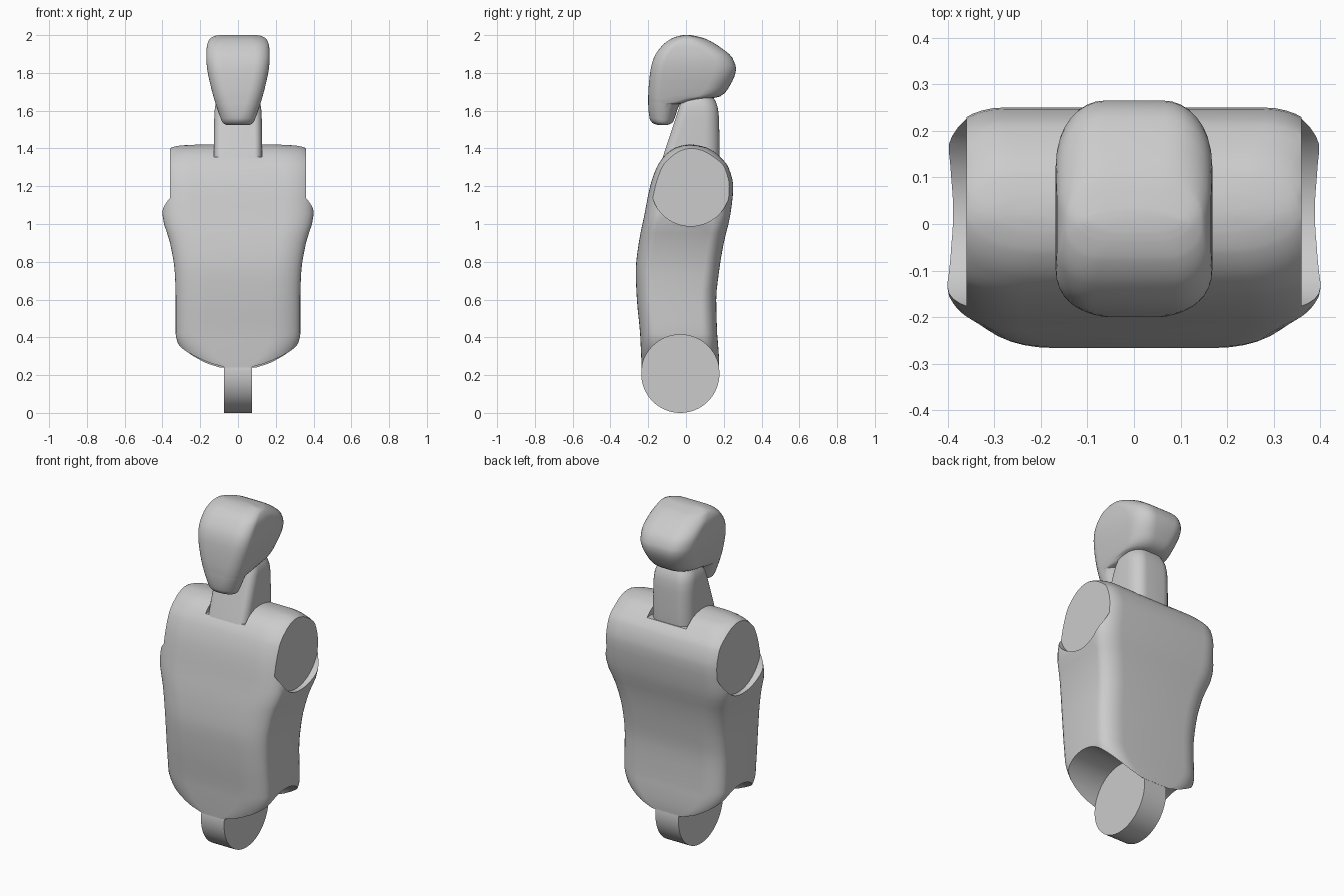
import bpy
import bmesh
from math import cos, sin, pi
from mathutils import Matrix

if "Cube" in bpy.data.objects:
    bpy.data.objects.remove(bpy.data.objects["Cube"])

grey = bpy.data.materials.new("plain_grey")
grey.use_nodes = True
COLOUR = (0.6, 0.6, 0.6, 1)
grey.diffuse_color = COLOUR
grey.node_tree.nodes["Principled BSDF"].inputs["Base Color"].default_value = COLOUR


def make_object(name, bm):
    bmesh.ops.recalc_face_normals(bm, faces=bm.faces)
    mesh = bpy.data.meshes.new(name)
    bm.to_mesh(mesh)
    bm.free()
    mesh.materials.append(grey)
    obj = bpy.data.objects.new(name, mesh)
    bpy.context.collection.objects.link(obj)
    return obj


def smooth_keys(keys, steps):
    """Monotone curve through the (z, half width, front y, back y) keys."""
    slopes = [[(b[i] - a[i]) / (b[0] - a[0]) for i in range(4)]
              for a, b in zip(keys, keys[1:])]

    def tangent(k, i):
        a = slopes[max(k - 1, 0)][i]
        b = slopes[min(k, len(slopes) - 1)][i]
        return 2 * a * b / (a + b) if a * b > 0 else 0

    result = []
    for k in range(len(keys) - 1):
        p, q = keys[k], keys[k + 1]
        h = q[0] - p[0]
        for s in range(steps):
            t = s / steps
            e = t * t * (3 - 2 * t)
            result.append([p[i] * (1 - e) + q[i] * e
                           + h * t * (1 - t) * ((1 - t) * tangent(k, i) - t * tangent(k + 1, i))
                           for i in range(4)])
    return result + [list(keys[-1])]


def loft(name, keys, front, back, steps=3, n=8):
    """Stack rounded sections; front and back give the corner radii (x, y)."""
    bm = bmesh.new()
    rings = []
    for z, w, yf, yb in smooth_keys(keys, steps):
        ring = []
        for quarter in range(4):
            rx, ry = back if quarter < 2 else front
            rx, ry = min(rx, w * 0.95), min(ry, (yb - yf) * 0.48)
            cx = (w - rx) * (1 if quarter in (0, 3) else -1)
            cy = yb - ry if quarter < 2 else yf + ry
            for j in range(n + 1):
                a = (quarter + j / n) * pi / 2
                ring.append(bm.verts.new((cx + rx * cos(a), cy + ry * sin(a), z)))
        rings.append(ring)
    for low, high in zip(rings, rings[1:]):
        for i in range(len(low)):
            k = (i + 1) % len(low)
            bm.faces.new((low[i], low[k], high[k], high[i]))
    bm.faces.new(rings[0])
    bm.faces.new(rings[-1])
    return make_object(name, bm)


def side_cylinder(name, x0, x1, y, z, r):
    bm = bmesh.new()
    place = Matrix.Translation(((x0 + x1) / 2, y, z)) @ Matrix.Rotation(pi / 2, 4, "Y")
    bmesh.ops.create_cone(bm, cap_ends=True, segments=64, radius1=r, radius2=r,
                          depth=abs(x1 - x0), matrix=place)
    return make_object(name, bm)


def cut(obj, cutter):
    cutter.hide_render = True
    mod = obj.modifiers.new("cut", "BOOLEAN")
    mod.operation = "DIFFERENCE"
    mod.solver = "EXACT"
    mod.object = cutter
    graph = bpy.context.evaluated_depsgraph_get()
    mesh = bpy.data.meshes.new_from_object(obj.evaluated_get(graph))
    obj.modifiers.clear()
    obj.data = mesh
    bpy.data.objects.remove(cutter)


# Torso, from hips to shoulder tops
torso = loft("torso", [
    (0.24, 0.2, -0.235, 0.175),
    (0.27, 0.25, -0.236, 0.175),
    (0.36, 0.315, -0.24, 0.17),
    (0.42, 0.33, -0.243, 0.165),
    (0.6, 0.33, -0.26, 0.16),
    (0.75, 0.335, -0.266, 0.175),
    (0.9, 0.36, -0.25, 0.2),
    (1.05, 0.4, -0.22, 0.235),
    (1.2, 0.4, -0.19, 0.25),
    (1.3, 0.4, -0.155, 0.225),
    (1.36, 0.38, -0.115, 0.175),
    (1.4, 0.36, -0.065, 0.12),
    (1.415, 0.31, -0.025, 0.07),
    (1.42, 0.22, 0, 0.04)], front=(0.16, 0.08), back=(0.12, 0.08))

# Shoulder sockets and hip sockets on both sides
for side in (-1, 1):
    cut(torso, side_cylinder("shoulder_cutter", side * 0.36, side * 0.6, 0.025, 1.2, 0.211))
    cut(torso, side_cylinder("hip_cutter", side * 0.075, side * 0.6, -0.03, 0.207, 0.207))

# Slot that takes the neck
bm = bmesh.new()
bmesh.ops.create_cube(bm, size=1, matrix=Matrix.Translation((0, 0, 1.455))
                      @ Matrix.Diagonal((0.256, 0.8, 0.2, 1)))
cut(torso, make_object("neck_slot_cutter", bm))

# Pelvis disc between the legs
pelvis = side_cylinder("pelvis_disc", -0.075, 0.075, -0.03, 0.207, 0.207)

# Neck, leaning forward at its base
neck = loft("neck", [
    (1.33, 0.127, -0.13, 0.175),
    (1.4, 0.127, -0.108, 0.177),
    (1.55, 0.126, -0.058, 0.175),
    (1.62, 0.122, -0.035, 0.167),
    (1.7, 0.09, -0.01, 0.13)], front=(0.04, 0.05), back=(0.07, 0.08))

# Head with chin in front and rounded skull behind
head = loft("head", [
    (1.524, 0.06, -0.15, -0.1),
    (1.535, 0.08, -0.178, -0.073),
    (1.56, 0.092, -0.193, -0.06),
    (1.635, 0.118, -0.2, -0.032),
    (1.642, 0.12, -0.2, 0.04),
    (1.66, 0.126, -0.2, 0.1),
    (1.675, 0.13, -0.2, 0.18),
    (1.72, 0.142, -0.198, 0.225),
    (1.82, 0.163, -0.187, 0.265),
    (1.88, 0.168, -0.17, 0.245),
    (1.94, 0.165, -0.13, 0.175),
    (1.98, 0.15, -0.08, 0.105),
    (1.995, 0.125, -0.04, 0.05),
    (2, 0.1, -0.015, 0.025)], front=(0.08, 0.07), back=(0.1, 0.12))

# Smooth shading with crisp cut edges
bpy.ops.object.select_all(action="DESELECT")
for obj in (torso, pelvis, neck, head):
    obj.select_set(True)
bpy.context.view_layer.objects.active = torso
bpy.ops.object.shade_smooth_by_angle(angle=pi / 5)
